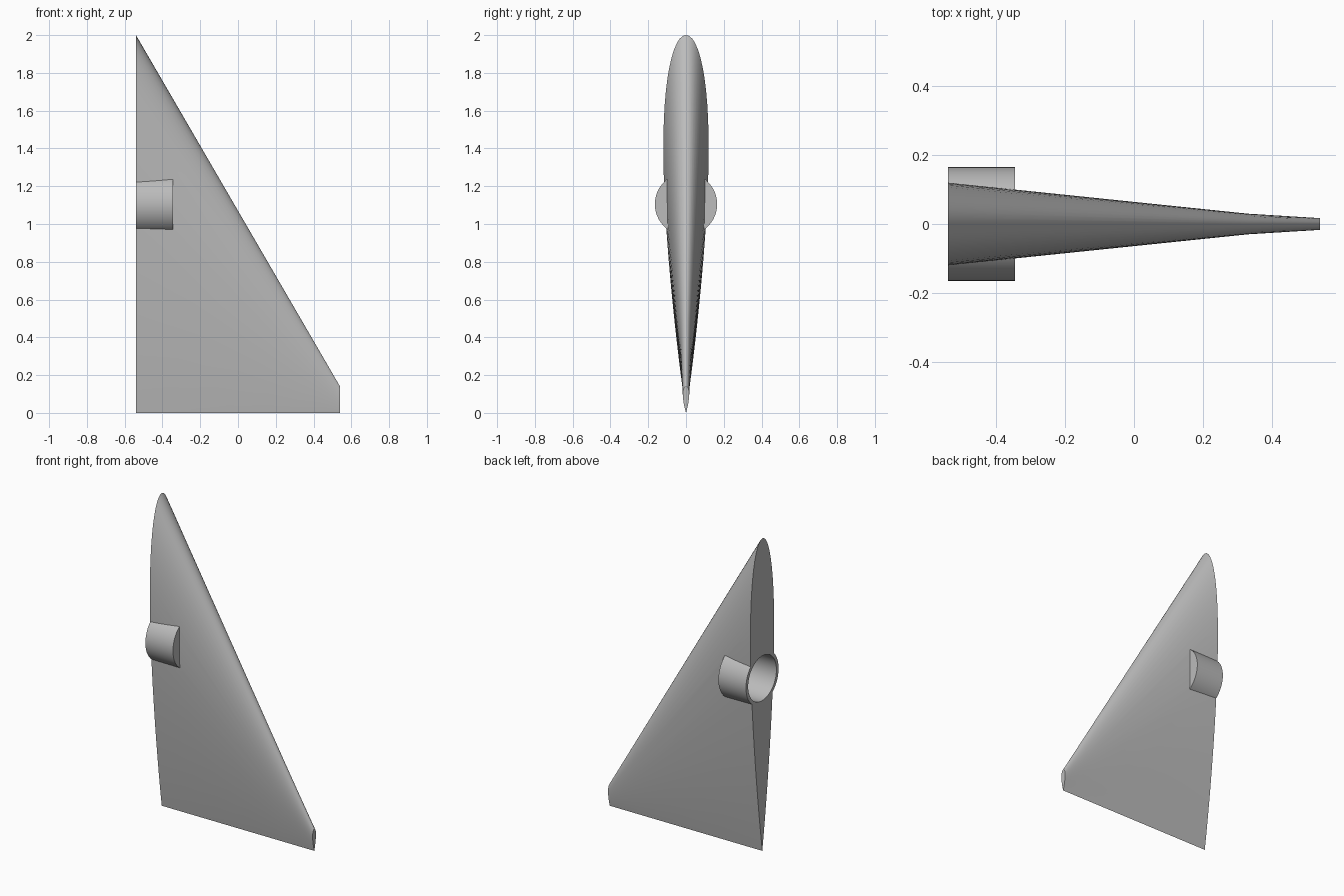
import bpy, bmesh, math
from mathutils import Matrix

cube = bpy.data.objects.get("Cube")
if cube:
    bpy.data.objects.remove(cube, do_unlink=True)

grey = bpy.data.materials.new("plain grey")
grey.use_nodes = True
colour = (0.5, 0.5, 0.5, 1)
grey.diffuse_color = colour
grey.node_tree.nodes["Principled BSDF"].inputs["Base Color"].default_value = colour

ROOT, TIP = -0.54, 0.54
STEPS = 32


def make_object(name, bm):
    bmesh.ops.recalc_face_normals(bm, faces=bm.faces)
    mesh = bpy.data.meshes.new(name)
    bm.to_mesh(mesh)
    bm.free()
    obj = bpy.data.objects.new(name, mesh)
    bpy.context.collection.objects.link(obj)
    mesh.materials.append(grey)
    return obj


def activate(obj):
    bpy.ops.object.select_all(action='DESELECT')
    obj.select_set(True)
    bpy.context.view_layer.objects.active = obj


def half_thickness(u):
    """Symmetric aerofoil, u from the leading edge, peak about 1."""
    return 10 * (0.2969 * math.sqrt(u) - 0.126 * u - 0.3516 * u**2
                 + 0.2843 * u**3 - 0.1036 * u**4)


def section(bm, x, chord, thick):
    """Closed aerofoil ring with a sharp trailing edge at z = 0."""
    ring = []
    for i in range(2 * STEPS):
        a = math.pi * i / STEPS
        u = (1 + math.cos(a)) / 2
        side = 1 if i < STEPS else -1
        y = 0 if i == 0 else side * thick * half_thickness(u)
        ring.append(bm.verts.new((x, y, chord * (1 - u))))
    return ring


def turned(name, profile, sides=64):
    """Solid of revolution about the duct axis from (x, radius) points."""
    bm = bmesh.new()
    rings = []
    for x, r in profile:
        rings.append([bm.verts.new((x, r * math.cos(t), 1.105 + r * math.sin(t)))
                      for t in (2 * math.pi * k / sides for k in range(sides))])
    bridge(bm, rings)
    return make_object(name, bm)


def bridge(bm, rings):
    for a, b in zip(rings, rings[1:]):
        for k in range(len(a)):
            n = (k + 1) % len(a)
            bm.faces.new((a[k], a[n], b[n], b[k]))
    bm.faces.new(rings[0])
    bm.faces.new(rings[-1])


# Tapered fin, lofted through three sections
bm = bmesh.new()
bridge(bm, [section(bm, ROOT, 2.0, 0.12),
            section(bm, 0.33, 0.502, 0.03),
            section(bm, TIP, 0.14, 0.017)])
fin = make_object("fin", bm)

# Opening in the fin for the socket
cutter = turned("socket_cutter", [(ROOT - 0.1, 0.155), (-0.352, 0.155)])
cutter.hide_render = True
cut = fin.modifiers.new("socket opening", 'BOOLEAN')
cut.operation = 'DIFFERENCE'
cut.solver = 'EXACT'
cut.object = cutter
activate(fin)
bpy.ops.object.modifier_apply(modifier=cut.name)
bpy.data.objects.remove(cutter, do_unlink=True)

# Round blind socket at the root
socket = turned("root_socket", [(-0.345, 0.165), (ROOT, 0.165),
                                (ROOT, 0.143), (-0.36, 0.143)])

for obj in (fin, socket):
    activate(obj)
    bpy.ops.object.shade_smooth_by_angle(angle=math.radians(30))
